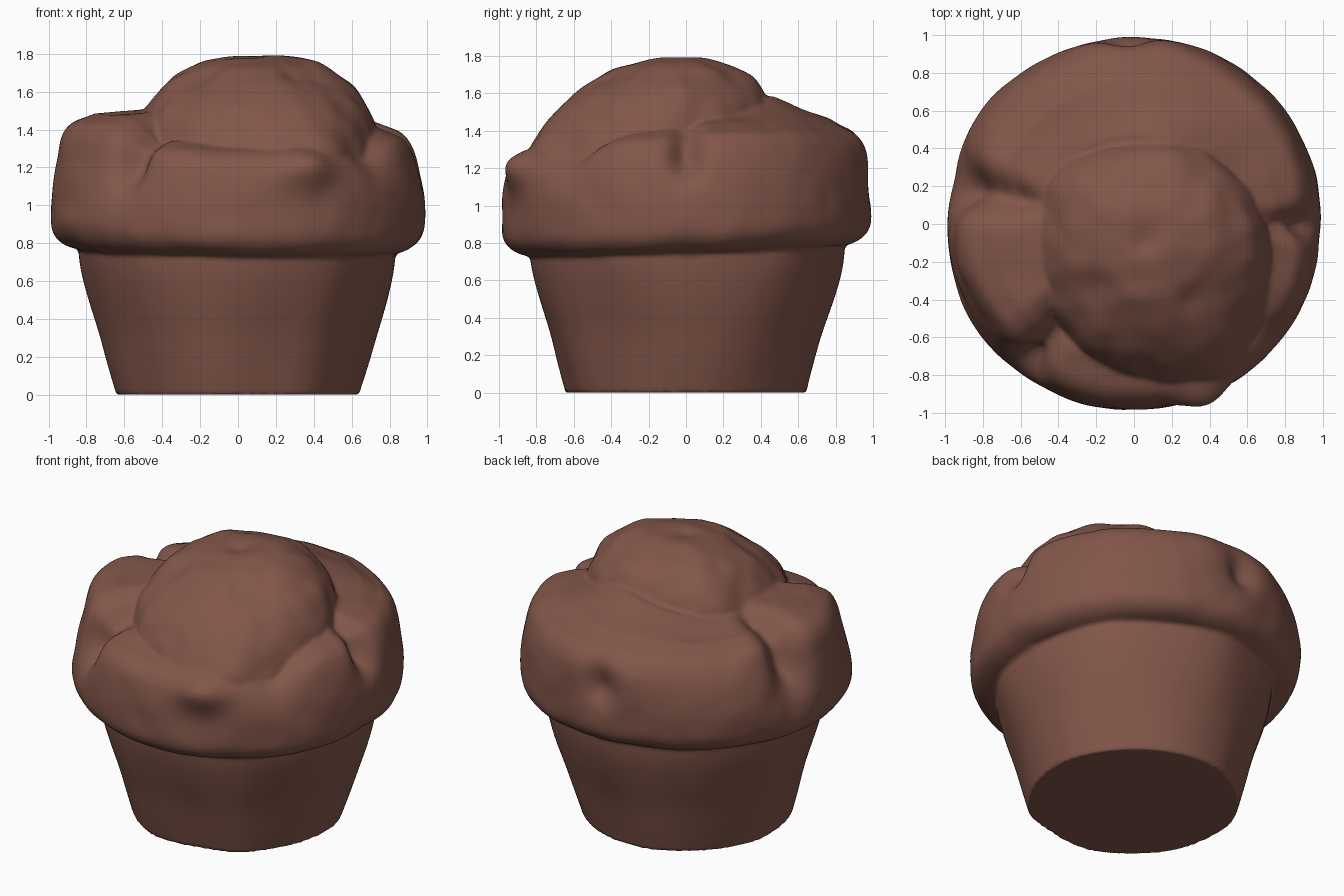
import bpy, bmesh, math
from mathutils import Vector, noise

if "Cube" in bpy.data.objects:
    bpy.data.objects.remove(bpy.data.objects["Cube"])

crust = bpy.data.materials.new("baked chocolate brown")
crust.diffuse_color = (0.225, 0.094, 0.068, 1)
crust.use_nodes = True
crust.node_tree.nodes["Principled BSDF"].inputs["Base Color"].default_value = crust.diffuse_color


def lerp_table(table, x):
    for (x0, v0), (x1, v1) in zip(table, table[1:]):
        if x <= x1:
            k = (x - x0) / (x1 - x0)
            return v0 + (v1 - v0) * k * k * (3 - 2 * k)
    return table[-1][1]


def bump(az, centre, width):
    """Soft bell over azimuth, in degrees."""
    return math.exp(-(((az - centre + 180) % 360 - 180) / width) ** 2)


def spline(pts, steps):
    """Smooth curve through profile points."""
    v = [Vector(p) for p in pts]
    v = [2 * v[0] - v[1]] + v + [2 * v[-1] - v[-2]]
    out = []
    for a, b, c, d in zip(v, v[1:], v[2:], v[3:]):
        for i in range(steps):
            t = i / steps
            out.append(0.5 * (2 * b + (c - a) * t + (2 * a - 5 * b + 4 * c - d) * t * t
                              + (3 * b - a - 3 * c + d) * t ** 3))
    return out + [v[-2]]


def lathe(bm, count, seg, point):
    """Closed shell from rings of point(i, azimuth in degrees)."""
    rings = [[bm.verts.new(point(i, 360 * j / seg)) for j in range(seg)] for i in range(count)]
    for a, b in zip(rings, rings[1:]):
        for j in range(seg):
            k = (j + 1) % seg
            bm.faces.new((a[j], a[k], b[k], b[j]))
    bm.faces.new(rings[-1])
    bm.faces.new(rings[0][::-1])


def polar(r, az, z):
    a = math.radians(az)
    return Vector((r * math.cos(a), r * math.sin(a), z))


# Tapered base, slightly uneven
base_prof = spline([(0.64, 0.0), (0.682, 0.15), (0.728, 0.32), (0.79, 0.52),
                    (0.828, 0.68), (0.845, 0.86)], 4)


def base_point(i, az):
    r, z = base_prof[i]
    p = polar(r, az, z)
    n = noise.noise(Vector((p.x * 3, p.y * 3, z * 1.2)))
    return polar(r + 0.022 * n, az, z)


# Overhanging crown: (radius, height fraction between lip and shoulder)
crown_prof = spline([(0.78, 0.0), (0.86, 0.0), (0.935, 0.055), (0.978, 0.16), (0.985, 0.34),
                     (0.975, 0.62), (0.945, 0.84), (0.88, 0.97), (0.76, 1.03)], 6)
inner = [0.7, 0.63, 0.56, 0.48, 0.4, 0.25, 0.1]
shoulder = [(0, 1.40), (45, 1.41), (90, 1.42), (135, 1.42), (180, 1.46), (215, 1.46),
            (240, 1.32), (270, 1.30), (315, 1.30), (345, 1.37), (360, 1.40)]
# Cracks and lumps: azimuth, width, height, half height, push (negative is inward)
dents = [(0, 5, 1.32, 0.15, -0.12), (168, 8, 1.36, 0.26, -0.17), (232, 6, 1.25, 0.17, -0.14),
         (318, 7, 1.36, 0.13, -0.10), (92, 6, 1.20, 0.12, -0.07), (292, 9, 1.19, 0.10, 0.09),
         (205, 12, 0.92, 0.08, 0.02), (212, 18, 1.32, 0.20, -0.03), (138, 22, 1.0, 0.2, 0.025),
         (138, 22, 1.4, 0.15, -0.03), (45, 25, 1.1, 0.25, 0.012), (90, 30, 1.28, 0.12, 0.02),
         (315, 20, 1.0, 0.15, 0.015)]


def crown_point(i, az):
    top = lerp_table(shoulder, az)
    lip = 0.762 + 0.03 * math.cos(math.radians(az - 110))
    rise = 0.03 + 0.11 * bump(az, 70, 50)
    n = len(crown_prof)
    if i < n:
        r, h = crown_prof[i]
    else:
        r, h = inner[i - n], 1.03
    z = lip + (top - lip) * h + rise * min(max((0.84 - r) / 0.36, 0), 1)
    p = polar(r, az, z)
    d = (p - Vector((0, 0, 0.85))).normalized()
    push = 0.018 * noise.noise(p * 2.7) + 0.008 * noise.noise(p * 6)
    for a, w, zc, zh, amt in dents:
        g = bump(az, a, w) * math.exp(-((z - zc) / zh) ** 2)
        push += amt * g * min(max((r - 0.45) / 0.25, 0), 1)
    return p + d * push


# Risen dome, off centre, tilted forward and spilling over the front right
RINGS = 36


def dome_point(i, az):
    low = 1.0 if i < 8 else math.cos((i - 8) / (RINGS - 8) * math.pi / 2) ** 3
    R = 0.632 + 0.018 * noise.noise(polar(1.6, az, 3.0))
    R += low * (0.10 * bump(az, 292, 30) + 0.07 * bump(az, 140, 30) + 0.03 * bump(az, 190, 30))
    if i < 8:
        r, z = R * (0.965 + 0.035 * i / 8), 1.02 + 0.28 * i / 8
    else:
        rho = math.cos((i - 8) / (RINGS - 7.8) * math.pi / 2)
        r, z = R * rho, 1.3 + 0.475 * (1 - rho ** 2.6) ** 0.55
    p = polar(r, az, z)
    p.z += 0.19 * p.y
    p += Vector((0.11, -0.17, 0))
    d = (p - Vector((0.11, -0.17, 1.2))).normalized()
    push = 0.024 * noise.noise(p * 2.6 + Vector((5, 2, 1))) + 0.016 * noise.noise(p * 6.5)
    # small pits on top
    for x, y, w, amt in [(0.07, -0.1, 0.07, -0.02), (0.28, -0.42, 0.07, -0.02), (-0.2, -0.3, 0.1, -0.02)]:
        push += amt * math.exp(-((p.x - x) ** 2 + (p.y - y) ** 2) / w ** 2) * (p.z > 1.4)
    return p + d * push


# Assemble the three overlapping shells
bm = bmesh.new()
lathe(bm, len(base_prof), 96, base_point)
lathe(bm, len(crown_prof) + len(inner), 180, crown_point)
lathe(bm, RINGS, 128, dome_point)
me = bpy.data.meshes.new("muffin")
bm.to_mesh(me)
bm.free()
me.materials.append(crust)
muffin = bpy.data.objects.new("muffin", me)
bpy.context.collection.objects.link(muffin)
bpy.context.view_layer.objects.active = muffin
muffin.select_set(True)

# Fuse into one baked skin so no surface is left inside
fuse = muffin.modifiers.new("fuse", 'REMESH')
fuse.mode = 'VOXEL'
fuse.voxel_size = 0.014
soften = muffin.modifiers.new("soften", 'SMOOTH')
soften.factor = 0.5
soften.iterations = 2
for m in ("fuse", "soften"):
    bpy.ops.object.modifier_apply(modifier=m)
bpy.ops.object.shade_smooth_by_angle(angle=math.radians(50))
